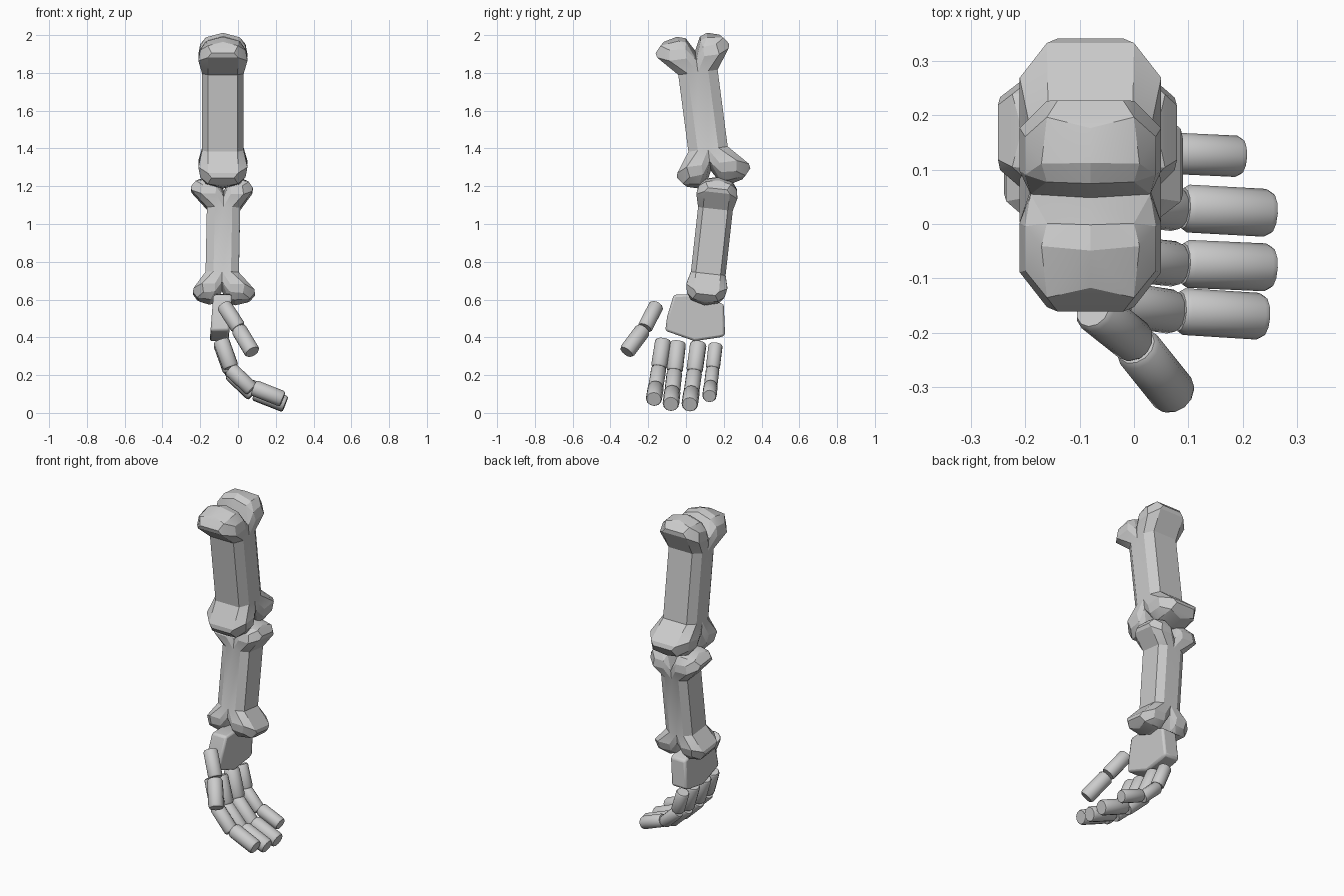
import bpy, bmesh, math
from mathutils import Vector, Matrix

if "Cube" in bpy.data.objects:
    bpy.data.objects.remove(bpy.data.objects["Cube"])

HALF_RING = [(.0, -.11), (.055, -.11), (.105, -.078), (.105, .078), (.055, .11), (.0, .11)]


def finish(bm, name, angle):
    bmesh.ops.recalc_face_normals(bm, faces=bm.faces[:])
    me = bpy.data.meshes.new(name)
    bm.to_mesh(me)
    bm.free()
    ob = bpy.data.objects.new(name, me)
    bpy.context.collection.objects.link(ob)
    bpy.ops.object.select_all(action='DESELECT')
    bpy.context.view_layer.objects.active = ob
    ob.select_set(True)
    bpy.ops.object.shade_smooth_by_angle(angle=math.radians(angle))
    return ob


def knob(bm, base, su, sa, size):
    """One rounded half of a bone end, open where it meets its neighbours."""
    pts = [(u, w, base) for u, w in HALF_RING]
    bump = [(.0, .0, .32), (.04, .0, .392), (.085, .0, .406), (.155, .0, .388)]
    for s in (1, -1):
        bump += [(.0, .11 * s, .27), (.05, .13 * s, .285), (.14, .13 * s, .285),
                 (.2, .08 * s, .31), (.205, .06 * s, .335), (.05, .12 * s, .335),
                 (.13, .12 * s, .34), (.175, .08 * s, .37), (.08, .09 * s, .382),
                 (.04, .08 * s, .37)]
    pts += [(u * size, w, a) for u, w, a in bump]
    verts = [bm.verts.new((u * su, w, a * sa)) for u, w, a in pts]
    r = bmesh.ops.convex_hull(bm, input=verts)
    unused = {v for v in verts if v.is_valid and not v.link_faces}
    for v in unused:
        bm.verts.remove(v)
    live = {f for v in verts if v.is_valid for f in v.link_faces}
    inner = [f for f in live if all(abs(v.co.x) < 1e-5 for v in f.verts)
             or all(abs(v.co.z - base * sa) < 1e-5 for v in f.verts)]
    bmesh.ops.delete(bm, geom=inner, context='FACES')


def bone(name, centre, axis, side, scale):
    bm = bmesh.new()
    base = .205
    # shaft
    ring = HALF_RING + [(-u, w) for u, w in HALF_RING[-2:0:-1]]
    lo, hi = ([bm.verts.new((u, w, z)) for u, w in ring] for z in (-base, base))
    for i in range(len(ring)):
        j = (i + 1) % len(ring)
        bm.faces.new((lo[i], lo[j], hi[j], hi[i]))
    # four knobs, the larger ones diagonally opposite
    for su in (1, -1):
        for sa in (1, -1):
            knob(bm, base, su, sa, 1.02 if su * sa < 0 else .89)
    bmesh.ops.remove_doubles(bm, verts=bm.verts[:], dist=1e-4)
    a = Vector(axis).normalized()
    u = Vector(side)
    u = (u - a * u.dot(a)).normalized()
    w = a.cross(u)
    rot = Matrix((u, w, a)).transposed().to_4x4()
    bm.transform(Matrix.Translation(centre) @ rot @ Matrix.Scale(scale, 4))
    return finish(bm, name, 22)


def phalanx(name, p, q, r, n=12):
    """Short rod with slightly eased rims."""
    p, q = Vector(p), Vector(q)
    d = q - p
    rot = d.to_track_quat('Z', 'Y')
    bm = bmesh.new()
    rings = []
    for t, k in ((0, .86), (.06, 1), (.94, 1), (1, .88)):
        rings.append([bm.verts.new(p + d * t + rot @ Vector(
            (r * k * math.cos(2 * math.pi * i / n), r * k * math.sin(2 * math.pi * i / n), 0)))
            for i in range(n)])
    for A, B in zip(rings, rings[1:]):
        for i in range(n):
            j = (i + 1) % n
            bm.faces.new((A[i], A[j], B[j], B[i]))
    bm.faces.new(rings[0])
    bm.faces.new(rings[-1])
    return finish(bm, name, 40)


# arm bones
bone("upper_arm_bone", (-.08, .09, 1.6), (0, -.13, .99), (0, 1, 0), 1.0)
bone("forearm_bone", (-.08, .137, .91), (.02, .11, .99), (1, 0, 0), .84)

# palm: side outline extruded across its thickness
outline = [(-.065, .625), (.06, .63), (.2, .575), (.207, .41), (.18, .4),
           (.045, .38), (-.11, .435), (-.1, .51)]
bm = bmesh.new()
back, front = ([bm.verts.new((x - .08 * (.63 - z), y, z)) for y, z in outline] for x in (-.13, -.03))
bm.faces.new(back)
bm.faces.new(front)
for i in range(len(outline)):
    j = (i + 1) % len(outline)
    bm.faces.new((back[i], back[j], front[j], front[i]))
palm = finish(bm, "palm", 40)
bev = palm.modifiers.new("soft_edges", 'BEVEL')
bev.width = .012
bev.segments = 2
bev.limit_method = 'ANGLE'
bev.angle_limit = math.radians(50)

# fingers: (base y, tip y, length scale, base z, radius)
PATH = [((-.09, 0), (-.036, -.15)), ((-.04, -.158), (.08, -.272)), ((.09, -.262), (.25, -.325))]
FINGERS = [(-.12, -.17, .96, .385, .043), (-.043, -.08, 1, .372, .044),
           (.066, .02, 1, .37, .044), (.157, .124, .84, .362, .038)]
for f, (y0, y1, s, z0, r) in enumerate(FINGERS, 1):
    for k, seg in enumerate(PATH, 1):
        ends = [(-.09 + (x + .09) * s, y0 + (y1 - y0) * -z / .325, z0 + z * s) for x, z in seg]
        phalanx(f"finger_{f}_joint_{k}", *ends, r * (.95 if k == 2 else 1))

# thumb
phalanx("thumb_joint_1", (-.075, -.156, .57), (.003, -.218, .45), .041)
phalanx("thumb_joint_2", (.004, -.225, .442), (.076, -.315, .322), .043)
